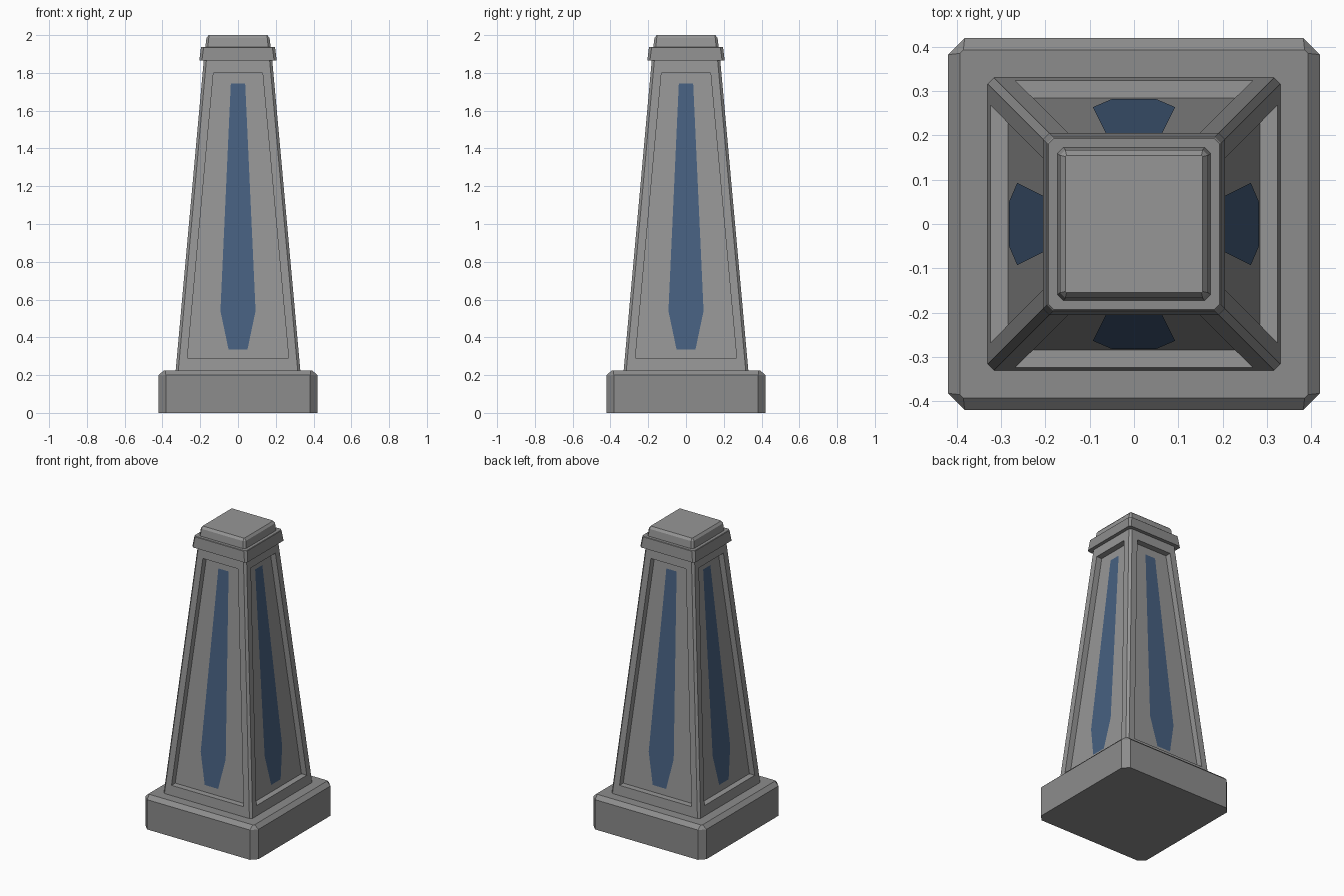
import bpy, bmesh
from math import pi
from mathutils import Matrix, Vector

if "Cube" in bpy.data.objects:
    bpy.data.objects.remove(bpy.data.objects["Cube"])

Z0, Z1, H0, H1 = 0.225, 1.87, 0.33, 0.181   # shaft heights and half widths


def colour(name, r, g, b):
    mat = bpy.data.materials.new(name)
    mat.diffuse_color = (r, g, b, 1)
    mat.use_nodes = True
    mat.node_tree.nodes["Principled BSDF"].inputs["Base Color"].default_value = mat.diffuse_color
    return mat


stone = colour("stone", 0.305, 0.305, 0.305)
dark_stone = colour("dark_stone", 0.265, 0.265, 0.265)
blue = colour("blue_inlay", 0.062, 0.118, 0.217)


def finish(name, bm, mat):
    bmesh.ops.remove_doubles(bm, verts=bm.verts, dist=1e-5)
    mesh = bpy.data.meshes.new(name)
    bm.to_mesh(mesh)
    bm.free()
    mesh.materials.append(mat)
    ob = bpy.data.objects.new(name, mesh)
    bpy.context.collection.objects.link(ob)
    return ob


def stacked_block(name, mat, rings):
    """Loft chamfered squares given as (z, half width, corner cut)."""
    bm = bmesh.new()
    loops = []
    for z, h, c in rings:
        a = h - c
        pts = [(a, -h), (h, -a), (h, a), (a, h), (-a, h), (-h, a), (-h, -a), (-a, -h)]
        loops.append([bm.verts.new((x, y, z)) for x, y in pts])
    for lo, hi in zip(loops, loops[1:]):
        for i in range(8):
            j = (i + 1) % 8
            bm.faces.new((lo[i], lo[j], hi[j], hi[i]))
    bm.faces.new(loops[0][::-1])
    bm.faces.new(loops[-1])
    return finish(name, bm, mat)


def half(z):
    return H0 + (H1 - H0) * (z - Z0) / (Z1 - Z0)


def on_side(k, u, z, depth=0.0):
    """Point on tapered side k: u across, z up, depth sunk inward."""
    return Matrix.Rotation(k * pi / 2, 3, 'Z') @ Vector((u, -(half(z) - depth), z))


# Plinth
stacked_block("plinth", dark_stone, [(0, 0.42, 0.038), (0.2, 0.42, 0.038), (0.225, 0.393, 0.008)])

# Tapered shaft with a sunken panel on each side
CUT, SINK = 0.014, 0.04
bm = bmesh.new()


def quad_loop(k, w0, z0, w1, z1, d=0.0):
    return [bm.verts.new(on_side(k, u, z, d))
            for u, z in ((-w0, z0), (w0, z0), (w1, z1), (-w1, z1))]


sides = []
for k in range(4):
    outer = quad_loop(k, H0 - CUT, Z0, H1 - CUT, Z1)
    rim = quad_loop(k, 0.268, 0.29, 0.13, 1.8)
    floor = quad_loop(k, 0.268, 0.29, 0.13, 1.8, SINK)
    for a, b in ((outer, rim), (rim, floor)):
        for i in range(4):
            j = (i + 1) % 4
            bm.faces.new((a[i], a[j], b[j], b[i]))
    bm.faces.new(floor)
    sides.append(outer)
for k in range(4):
    a, b = sides[k], sides[(k + 1) % 4]
    bm.faces.new((a[1], b[0], b[3], a[2]))
bm.faces.new([v for s in sides for v in (s[3], s[2])])
bm.faces.new([v for s in sides for v in (s[0], s[1])][::-1])
finish("shaft", bm, stone)

# Collar and top cap
stacked_block("collar", dark_stone, [(1.865, 0.205, 0.014), (1.935, 0.196, 0.014), (1.938, 0.193, 0.012)])
stacked_block("cap", stone, [(1.93, 0.174, 0.014), (1.985, 0.167, 0.012), (2.0, 0.155, 0.003)])

# Flat blue inlay on each panel
profile = [(0.05, 0.335), (0.093, 0.54), (0.038, 1.745)]
outline = [(-u, z) for u, z in profile] + profile[::-1]
for k, label in enumerate(("front", "right", "back", "left")):
    bm = bmesh.new()
    bm.faces.new([bm.verts.new(on_side(k, u, z, SINK - 0.002)) for u, z in outline][::-1])
    finish("inlay_" + label, bm, blue)
